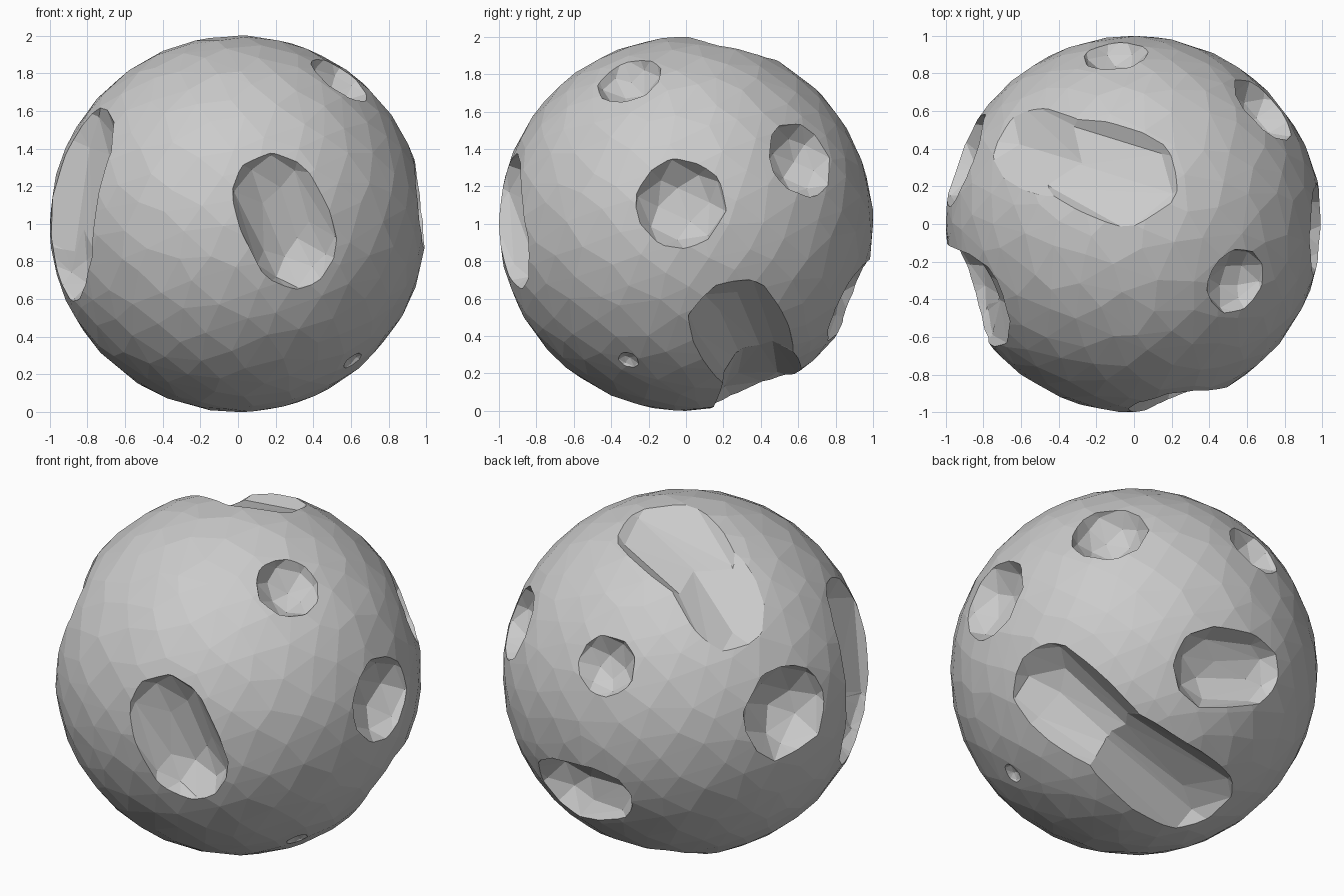
import bpy, bmesh, math, random
from mathutils import Vector

if "Cube" in bpy.data.objects:
    bpy.data.objects.remove(bpy.data.objects["Cube"])

random.seed(4)
CENTRE = Vector((0, 0, 1))


def new_object(name, bm):
    mesh = bpy.data.meshes.new(name)
    bm.to_mesh(mesh)
    bm.free()
    ob = bpy.data.objects.new(name, mesh)
    bpy.context.collection.objects.link(ob)
    return ob


def hull_object(name, points):
    """Closed faceted solid wrapped round a cloud of points."""
    bm = bmesh.new()
    for p in points:
        bm.verts.new(p)
    bmesh.ops.convex_hull(bm, input=bm.verts[:])
    loose = [v for v in bm.verts if not v.link_faces]
    bmesh.ops.delete(bm, geom=loose, context="VERTS")
    bmesh.ops.recalc_face_normals(bm, faces=bm.faces)
    return new_object(name, bm)


def ball_points(pos, radius, count, jitter):
    """Evenly spiralled points on a ball, shuffled along its surface."""
    points = []
    for i in range(count):
        z = 1 - (2 * i + 1) / count
        a = i * math.pi * (3 - math.sqrt(5))
        s = math.sqrt(1 - z * z)
        d = Vector((s * math.cos(a), s * math.sin(a), z))
        d += Vector([random.uniform(-jitter, jitter) for _ in range(3)])
        points.append(d.normalized() * radius + pos)
    return points


def pit_ball(direction, rim, depth):
    """Centre and radius of the ball that leaves a pit of this rim radius and depth."""
    k, c = 1 - depth, math.cos(math.asin(rim))
    r = (1 + k * k - 2 * k * c) / (2 * (c - k))
    return Vector(direction).normalized() * (k + r) + CENTRE, r


def carve(body, pits):
    """Cut one pit, or a trough swept through a chain of pits."""
    balls = [pit_ball(*p) for p in pits]
    for group in list(zip(balls, balls[1:])) or [(balls[0],)]:
        points = [p for pos, r in group for p in ball_points(pos, r * 1.04, 44, 0.1)]
        cutter = hull_object("pit_cutter", points)
        cutter.hide_render = True
        mod = body.modifiers.new("pit", "BOOLEAN")
        mod.operation, mod.solver, mod.object = "DIFFERENCE", "EXACT", cutter
        bpy.context.view_layer.objects.active = body
        bpy.ops.object.modifier_apply(modifier=mod.name)
        bpy.data.objects.remove(cutter)


# Faceted round rock, with the six extreme points kept exact
rock = ball_points(CENTRE, 1.002, 430, 0.035)
for axis in ((1, 0, 0), (0, 1, 0), (0, 0, 1)):
    for sign in (-1, 1):
        rock.append(CENTRE + Vector(axis) * sign)
for p in rock:
    for i in range(3):
        p[i] = max(CENTRE[i] - 1, min(CENTRE[i] + 1, p[i]))
asteroid = hull_object("asteroid", rock)

# Each entry: direction from the centre, rim radius, depth
craters = [
    # front double crater
    [((0.20, -0.96, 0.15), 0.23, 0.15), ((0.31, -0.93, -0.12), 0.23, 0.19)],
    # left long crater
    [((-0.83, -0.40, 0.39), 0.26, 0.15), ((-0.91, -0.37, -0.08), 0.28, 0.19),
     ((-0.92, -0.30, -0.22), 0.20, 0.16)],
    # left rear crater
    [((-0.92, 0.35, 0.13), 0.265, 0.21)],
    # upper right crater
    [((0.55, -0.31, 0.78), 0.18, 0.13)],
    # right crater
    [((0.99, -0.03, 0.11), 0.24, 0.17)],
    # right rear crater
    [((0.70, 0.62, 0.35), 0.21, 0.18)],
    # underside trough
    [((0.83, 0.27, -0.54), 0.25, 0.16), ((0.48, 0.40, -0.79), 0.20, 0.15),
     ((-0.11, 0.36, -0.92), 0.24, 0.14)],
    # lower rear crater
    [((0.18, 0.88, -0.43), 0.22, 0.18), ((-0.08, 0.92, -0.37), 0.19, 0.13)],
    # upper rear crater
    [((-0.10, 0.91, 0.41), 0.17, 0.11)],
    # top shallow trough
    [((-0.02, 0.25, 0.96), 0.25, 0.10), ((-0.36, 0.36, 0.86), 0.21, 0.08),
     ((-0.60, 0.44, 0.66), 0.20, 0.06)],
    # small chip underneath
    [((0.61, -0.31, -0.73), 0.06, 0.03)],
]
for pits in craters:
    carve(asteroid, pits)
